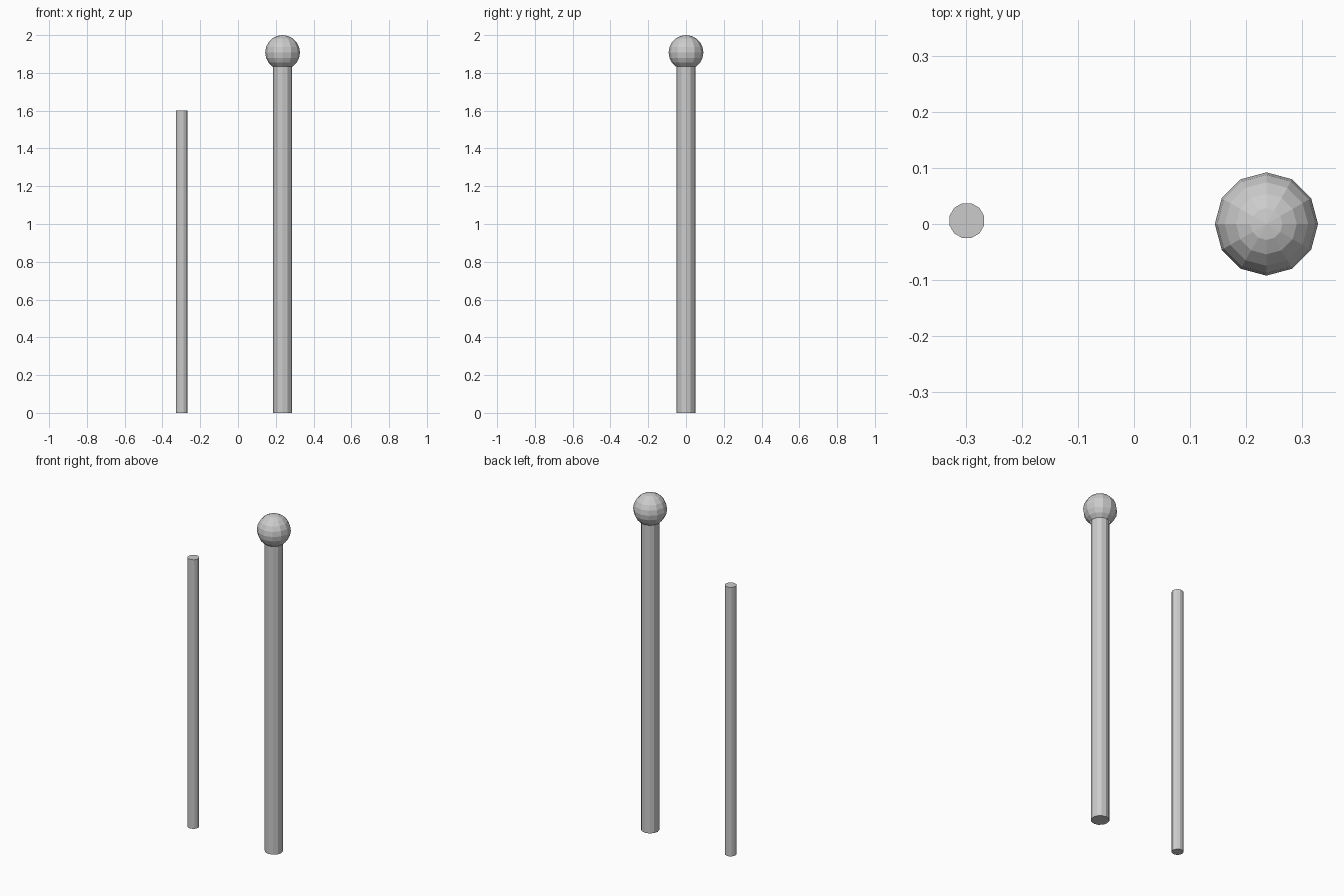
import bpy, bmesh, math
from mathutils import Matrix

if "Cube" in bpy.data.objects:
    bpy.data.objects.remove(bpy.data.objects["Cube"])

SIDES = 12


def add_object(name, bm, location):
    mesh = bpy.data.meshes.new(name)
    bmesh.ops.recalc_face_normals(bm, faces=bm.faces)
    bm.to_mesh(mesh)
    bm.free()
    obj = bpy.data.objects.new(name, mesh)
    obj.location = location
    bpy.context.collection.objects.link(obj)
    return obj


def pole(name, x, y, radius, height, turn=0.0):
    # capped prism standing on the ground
    bm = bmesh.new()
    matrix = Matrix.Translation((0, 0, height / 2)) @ Matrix.Rotation(turn, 4, 'Z')
    bmesh.ops.create_cone(bm, cap_ends=True, segments=SIDES, radius1=radius,
                          radius2=radius, depth=height, matrix=matrix)
    return add_object(name, bm, (x, y, 0))


def ball(name, x, y, z, radius, cut):
    # faceted ball, open below where it meets the post
    bm = bmesh.new()
    bmesh.ops.create_uvsphere(bm, u_segments=SIDES, v_segments=10, radius=radius)
    low = [v for v in bm.verts if v.co.z < cut]
    bmesh.ops.delete(bm, geom=low, context='VERTS')
    return add_object(name, bm, (x, y, z))


# thick post with a ball finial
pole("thick_post", 0.236, 0.0, 0.05, 1.836)
ball("ball_finial", 0.236, 0.0, 1.908, 0.092, -0.08)

# thin plain post
pole("thin_post", -0.298, 0.006, 0.032, 1.6, math.radians(15))
